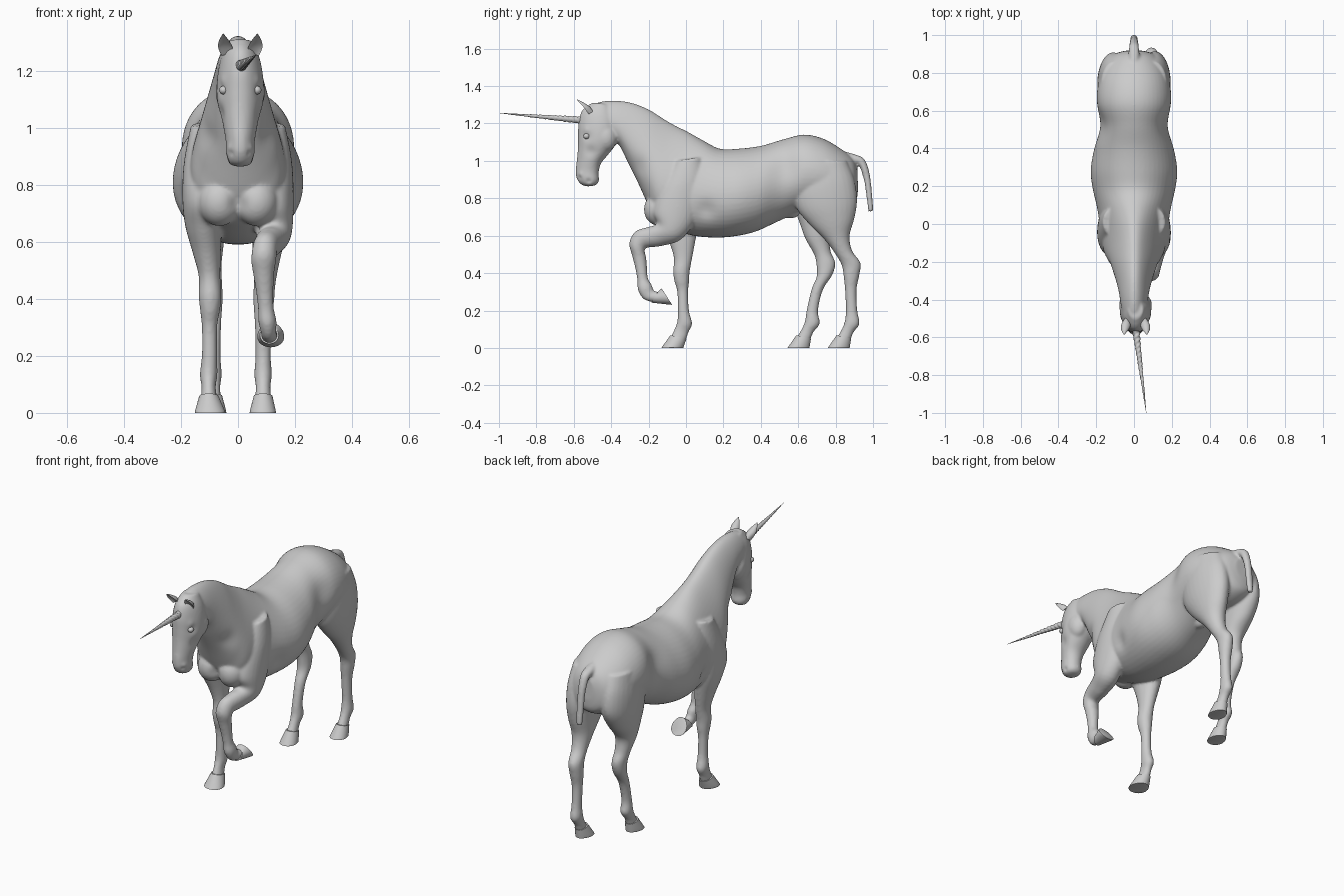
import bpy, bmesh, math
from mathutils import Vector, Matrix


def spline(rows, steps):
    """Catmull-Rom interpolation through rows of numbers."""
    out, n = [], len(rows)
    for i in range(n - 1):
        p0, p1, p2, p3 = rows[max(i - 1, 0)], rows[i], rows[i + 1], rows[min(i + 2, n - 1)]
        for k in range(steps):
            t = k / steps
            out.append([0.5 * (2 * b + (c - a) * t + (2 * a - 5 * b + 4 * c - d) * t * t
                               + (3 * b - a - 3 * c + d) * t ** 3)
                        for a, b, c, d in zip(p0, p1, p2, p3)])
    out.append(list(rows[-1]))
    return out


def loft(bm, rows, steps=5, segs=28, cup=False):
    """Rows: side-profile points (yA, zA, yB, zB), half width, x centre, narrowing towards A."""
    rings = []
    for ya, za, yb, zb, w, x, k in spline(rows, steps):
        mid = Vector((x, (ya + yb) / 2, (za + zb) / 2))
        axis = Vector((0, (ya - yb) / 2, (za - zb) / 2))
        ring = []
        for j in range(segs):
            a = math.tau * j / segs
            s = math.cos(a)
            side = w * math.sin(a) * (1 - k * s)
            if cup and s > 0:
                s *= -0.4
            ring.append(bm.verts.new(mid + axis * s + Vector((side, 0, 0))))
        rings.append(ring)
    bridge(bm, rings)


def bridge(bm, rings):
    faces = [bm.faces.new(rings[0]), bm.faces.new(rings[-1])]
    n = len(rings[0])
    for a, b in zip(rings, rings[1:]):
        for j in range(n):
            faces.append(bm.faces.new((a[j], a[(j + 1) % n], b[(j + 1) % n], b[j])))
    bmesh.ops.recalc_face_normals(bm, faces=faces)


def ball(bm, centre, size):
    m = Matrix.Translation(centre) @ Matrix.Diagonal((*size, 1))
    bmesh.ops.create_uvsphere(bm, u_segments=24, v_segments=16, radius=1, matrix=m)


def finish(bm, name, angle=40):
    me = bpy.data.meshes.new(name)
    bm.to_mesh(me)
    bm.free()
    ob = bpy.data.objects.new(name, me)
    bpy.context.collection.objects.link(ob)
    bpy.ops.object.select_all(action='DESELECT')
    ob.select_set(True)
    bpy.context.view_layer.objects.active = ob
    bpy.ops.object.shade_smooth_by_angle(angle=math.radians(angle))
    return ob


body = bmesh.new()

# Trunk and neck, from rump to poll
trunk = [(.915, .97, .92, .85, .04, 0), (.885, 1.02, .905, .78, .11, 0), (.82, 1.07, .83, .74, .165, 0),
         (.73, 1.12, .73, .73, .192, 0), (.63, 1.14, .62, .73, .197, 0), (.52, 1.115, .50, .68, .182, .03),
         (.40, 1.08, .38, .625, .212, .08), (.28, 1.065, .28, .60, .228, .1), (.18, 1.065, .17, .59, .215, .12),
         (.09, 1.11, .04, .60, .188, .2), (.01, 1.155, -.08, .64, .168, .3), (-.06, 1.19, -.17, .69, .155, .35),
         (-.12, 1.225, -.215, .79, .135, .35), (-.20, 1.275, -.26, .89, .112, .3),
         (-.29, 1.31, -.31, .99, .092, .25), (-.38, 1.322, -.355, 1.08, .078, .2),
         (-.46, 1.315, -.41, 1.13, .068, .2), (-.52, 1.285, -.48, 1.16, .055, .1)]
loft(body, [(*r[:5], 0, r[5]) for r in trunk], segs=48)

# Head, from poll to muzzle
head = [(-.50, 1.312, -.41, 1.30, .04), (-.555, 1.27, -.37, 1.23, .066), (-.575, 1.20, -.36, 1.16, .08),
        (-.577, 1.13, -.375, 1.09, .082), (-.578, 1.07, -.415, 1.035, .072), (-.583, 1.01, -.455, .985, .058),
        (-.589, .96, -.467, .935, .05), (-.587, .915, -.465, .895, .05), (-.568, .88, -.48, .872, .04),
        (-.54, .864, -.51, .864, .015)]
loft(body, [(*r, .008, .12) for r in head], segs=36)

# Tail
tail = [(.85, 1.05, .87, .97, .03), (.91, 1.033, .91, .985, .029), (.952, 1.012, .93, .965, .025),
        (.975, .96, .945, .92, .023), (.987, .9, .955, .88, .022), (.997, .8, .966, .8, .021),
        (1.002, .73, .975, .727, .016)]
loft(body, [(*r, 0, 0) for r in tail])

# Shoulders, standing foreleg (-x) and raised foreleg (+x)
shoulder = [(-.06, 1.0, .08, 1.02, .05, .115), (-.14, .85, .10, .90, .07, .12)]
standing = shoulder + [
    (-.17, .74, .08, .76, .07, .125), (-.13, .65, .065, .66, .063, .122), (-.088, .56, .05, .57, .05, .11),
    (-.065, .48, .033, .48, .038, .1), (-.069, .41, .02, .41, .04, .098), (-.063, .36, .017, .36, .035, .098),
    (-.047, .30, .012, .30, .027, .1), (-.044, .20, .016, .20, .027, .1), (-.047, .14, .033, .13, .031, .103),
    (-.062, .10, .014, .085, .025, .103), (-.08, .06, 0, .045, .028, .102), (-.09, .03, -.015, .025, .028, .1)]
raised = shoulder + [
    (-.175, .73, .07, .72, .07, .125), (-.155, .665, -.02, .585, .062, .125), (-.21, .645, -.13, .545, .051, .108),
    (-.272, .622, -.212, .535, .044, .095), (-.303, .56, -.22, .51, .044, .09), (-.287, .49, -.213, .485, .037, .09),
    (-.27, .42, -.208, .42, .03, .094), (-.26, .36, -.203, .37, .028, .098), (-.257, .31, -.183, .337, .032, .103),
    (-.228, .262, -.173, .307, .027, .107), (-.18, .245, -.152, .30, .028, .11), (-.15, .245, -.145, .30, .028, .112)]
loft(body, [(*r[:5], -r[5], 0) for r in standing])
loft(body, [(*r, 0) for r in raised])

# Hind legs: last number slides the -x leg forward
hind = [(.60, 1.0, .86, 1.0, .075, .1, 0), (.57, .86, .90, .90, .085, .108, 0), (.59, .75, .915, .79, .083, .11, -.01),
        (.66, .66, .90, .69, .07, .11, -.05), (.74, .58, .875, .60, .055, .105, -.10),
        (.80, .50, .888, .52, .042, .1, -.115), (.833, .44, .933, .455, .038, .093, -.135),
        (.843, .38, .927, .39, .036, .09, -.145), (.85, .31, .912, .31, .029, .088, -.18),
        (.855, .20, .916, .20, .027, .088, -.21), (.848, .14, .928, .13, .031, .088, -.213),
        (.833, .10, .897, .085, .026, .088, -.215), (.81, .06, .88, .045, .028, .088, -.215),
        (.80, .03, .865, .025, .028, .088, -.215)]
for side in (1, -1):
    loft(body, [(ya + d * (side < 0), za, yb + d * (side < 0), zb, w, side * x, 0)
                for ya, za, yb, zb, w, x, d in hind])
    # Chest muscles and cheeks
    ball(body, (side * .065, -.15, .74), (.075, .075, .085))
    ball(body, (side * .035 + .008, -.43, 1.125), (.052, .062, .075))
# Sheath and chin
ball(body, (0, .56, .725), (.035, .05, .032))
ball(body, (.008, -.495, .895), (.028, .028, .026))

# Fuse into one smooth skin
skin = finish(body, "horse_body")
remesh = skin.modifiers.new("fuse", 'REMESH')
remesh.mode = 'VOXEL'
remesh.voxel_size = .0075
smooth = skin.modifiers.new("smooth", 'SMOOTH')
smooth.factor, smooth.iterations = .5, 6
fused = bpy.data.meshes.new_from_object(skin.evaluated_get(bpy.context.evaluated_depsgraph_get()))
skin.modifiers.clear()
skin.data = fused

# Sculpted dents and swells: centre, direction, depth, radius
strokes = [((.042, -.578, .908), (-.8, .6, 0), .016, .012),   # nostril
           ((.046, -.57, .928), (1, -.3, 0), .006, .014),     # nostril rim
           ((.045, -.52, .892), (-1, 0, 0), .007, .012),      # mouth
           ((.08, -.535, 1.13), (-1, 0, 0), .009, .024),      # eye socket
           ((.075, -.545, 1.165), (1, 0, 0), .008, .02),      # brow
           ((.07, -.51, 1.05), (-1, 0, 0), .008, .03),        # cheek hollow
           ((.10, -.24, .97), (-1, 0, 0), .01, .05),          # neck groove
           ((.19, .54, .97), (-1, 0, 0), .012, .08),          # flank hollow
           ((.19, .11, .74), (-1, 0, 0), .014, .05),          # behind elbow
           ((0, -.22, .73), (0, 1, 0), .012, .03)]            # chest cleft
for centre, direction, depth, radius in strokes:
    for side in ((1, -1) if centre[0] else (1,)):
        shift = .008 if centre[1] < -.4 else 0
        c = Vector((centre[0] * side + shift, *centre[1:]))
        push = Vector((direction[0] * side, *direction[1:])) * depth
        for v in fused.vertices:
            d2 = (v.co - c).length_squared
            if d2 < 6 * radius ** 2:
                v.co += push * math.exp(-d2 / radius ** 2)
fused.shade_smooth()

# Hooves
hooves = {
    "front_left_hoof": [(-.083, .068, .003, .05, .034, -.102, 0), (-.132, 0, -.015, 0, .052, -.098, -.15)],
    "front_right_hoof": [(-.185, .242, -.148, .303, .033, .11, 0), (-.074, .23, -.13, .318, .046, .115, -.15)],
    "hind_right_hoof": [(.805, .068, .883, .05, .033, .088, 0), (.758, 0, .875, 0, .045, .087, -.15)],
    "hind_left_hoof": [(.59, .068, .668, .05, .033, -.088, 0), (.543, 0, .66, 0, .045, -.087, -.15)]}
for name, rows in hooves.items():
    bm = bmesh.new()
    top, sole = rows
    rim = [a + (b - a) * .88 for a, b in zip(top, sole)]
    rim[4] = sole[4]
    loft(bm, [top, rim, sole], steps=3)
    finish(bm, name)

# Ears and eyes
for side, label in ((1, "right"), (-1, "left")):
    bm = bmesh.new()
    ear = [(-.545, 1.235, -.495, 1.265, .018, .046), (-.566, 1.268, -.517, 1.292, .025, .052),
           (-.578, 1.297, -.547, 1.311, .018, .057), (-.588, 1.327, -.583, 1.33, .002, .06)]
    loft(bm, [(*r[:5], r[5] * side + .008, 0) for r in ear], segs=24, cup=True)
    finish(bm, label + "_ear", 60)
    bm = bmesh.new()
    ball(bm, (.058 * side + .008, -.532, 1.132), (.016, .017, .015))
    finish(bm, label + "_eye")

# Spiral horn
bm = bmesh.new()
base, tip = Vector((.006, -.53, 1.215)), Vector((.065, -1.0, 1.256))
frame = (tip - base).to_track_quat('Z', 'Y')
rings = []
for i in range(121):
    t = i / 120
    ring = []
    for j in range(20):
        a = math.tau * j / 20
        r = (.0195 * (1 - t) + .0006) * (1 + .1 * math.cos(2 * a - math.tau * 18 * t))
        ring.append(bm.verts.new(base.lerp(tip, t) + frame @ Vector((r * math.cos(a), r * math.sin(a), 0))))
    rings.append(ring)
bridge(bm, rings)
finish(bm, "spiral_horn", 60)
